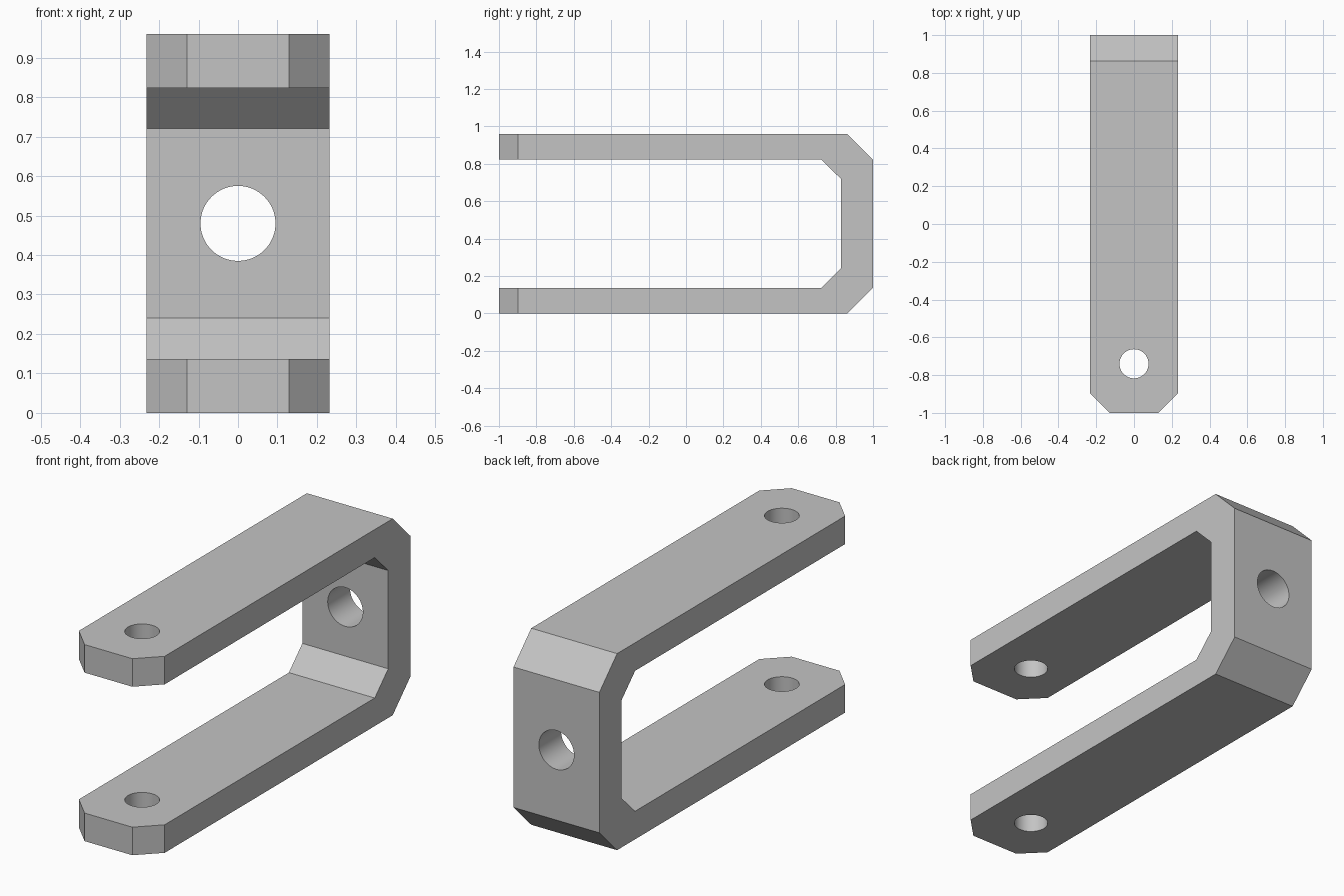
import bpy
import bmesh
import math

cube = bpy.data.objects.get("Cube")
if cube:
    bpy.data.objects.remove(cube, do_unlink=True)

HALF_W, HEIGHT = 0.232, 0.96

steel = bpy.data.materials.new("grey_steel")
steel.use_nodes = True
GREY = (0.55, 0.55, 0.55, 1)
steel.diffuse_color = GREY
steel.node_tree.nodes["Principled BSDF"].inputs["Base Color"].default_value = GREY

# Lower half of the U profile (y, z), mirrored to give the upper half
outer = [(-1, 0), (0.863, 0), (1, 0.137)]
inner = [(0.828, 0.24), (0.724, 0.137), (-1, 0.137)]


def flip(points):
    return [(y, HEIGHT - z) for y, z in reversed(points)]


profile = outer + flip(outer) + flip(inner) + inner

# Extrude the profile across the width
bm = bmesh.new()
face = bm.faces.new([bm.verts.new((-HALF_W, y, z)) for y, z in profile])
result = bmesh.ops.extrude_face_region(bm, geom=[face])
new_verts = [v for v in result["geom"] if isinstance(v, bmesh.types.BMVert)]
bmesh.ops.translate(bm, verts=new_verts, vec=(2 * HALF_W, 0, 0))
bmesh.ops.recalc_face_normals(bm, faces=bm.faces)

# Chamfer the upright corner edges at the arm tips
tips = [e for e in bm.edges
        if all(v.co.y < -0.99 for v in e.verts)
        and abs(e.verts[0].co.x - e.verts[1].co.x) < 0.001]
bmesh.ops.bevel(bm, geom=tips, offset=0.103, offset_type='OFFSET',
                segments=1, affect='EDGES', clamp_overlap=False)
mesh = bpy.data.meshes.new("clevis_bracket")
bm.to_mesh(mesh)
bm.free()
mesh.materials.append(steel)
bracket = bpy.data.objects.new("clevis_bracket", mesh)
bpy.context.collection.objects.link(bracket)


def drill(name, radius, depth, location, rotation=(0, 0, 0)):
    """Cut a round hole through the bracket."""
    bpy.ops.mesh.primitive_cylinder_add(
        vertices=64, radius=radius, depth=depth,
        location=location, rotation=rotation)
    cutter = bpy.context.object
    cutter.name = name
    cutter.data.materials.append(steel)
    cutter.hide_render = True
    mod = bracket.modifiers.new(name, 'BOOLEAN')
    mod.operation = 'DIFFERENCE'
    mod.solver = 'EXACT'
    mod.object = cutter
    bpy.context.view_layer.objects.active = bracket
    bpy.ops.object.modifier_apply(modifier=name)
    bpy.data.objects.remove(cutter, do_unlink=True)


# Pin hole through both arms and mounting hole through the back
drill("pin_hole", 0.077, 2, (0, -0.74, HEIGHT / 2))
drill("mounting_hole", 0.095, 0.5, (0, 0.914, HEIGHT / 2), (math.pi / 2, 0, 0))

# Smooth bores, sharp plate edges
bpy.ops.object.select_all(action='DESELECT')
bracket.select_set(True)
bpy.context.view_layer.objects.active = bracket
bpy.ops.object.shade_smooth_by_angle(angle=math.radians(30))
